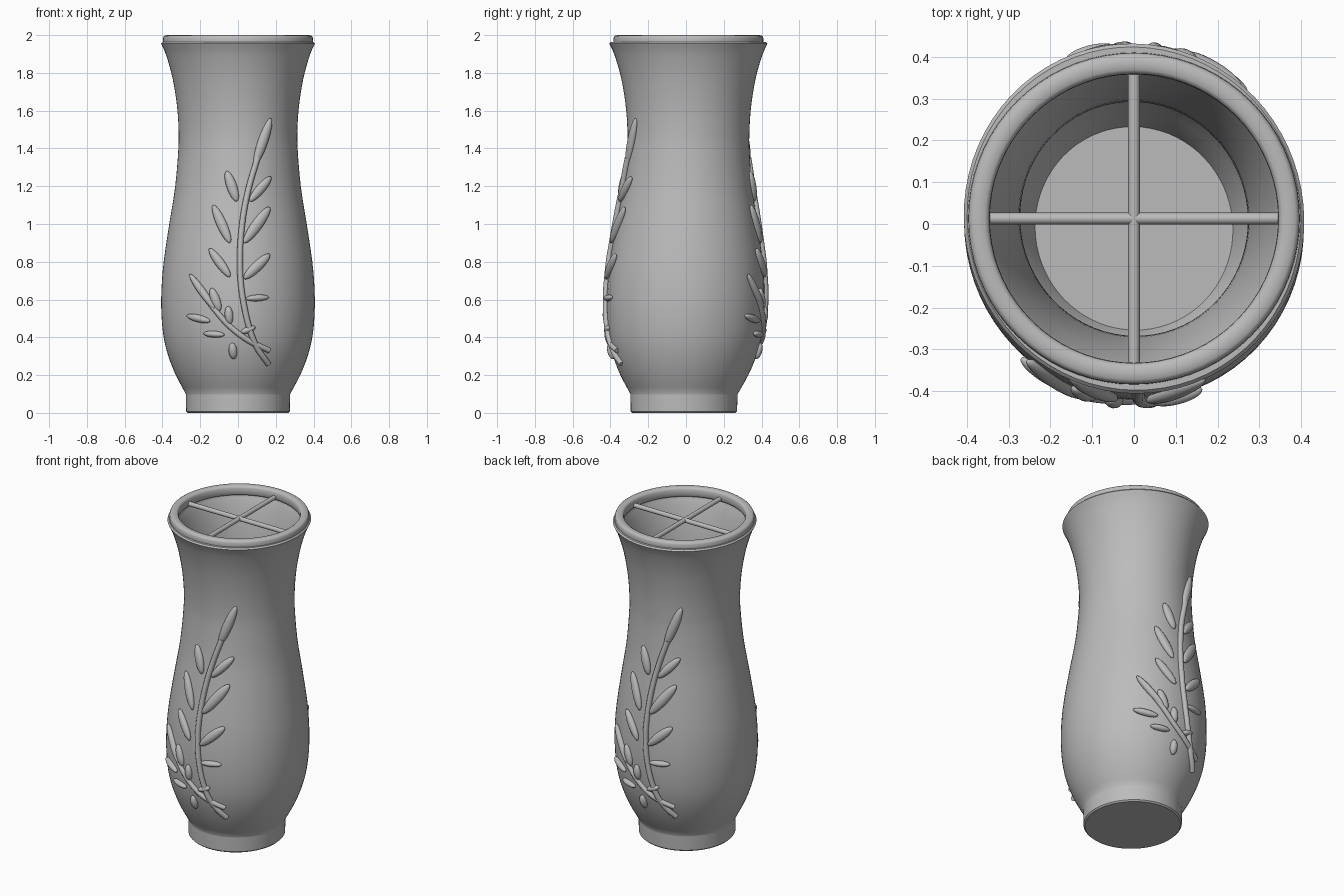
import bpy, bmesh, math
from mathutils import Vector, Matrix

cube = bpy.data.objects.get("Cube")
if cube:
    bpy.data.objects.remove(cube, do_unlink=True)

grey = bpy.data.materials.new("stone_grey")
grey.use_nodes = True
grey.diffuse_color = (0.5, 0.5, 0.5, 1)
grey.node_tree.nodes["Principled BSDF"].inputs["Base Color"].default_value = (0.5, 0.5, 0.5, 1)

SEGMENTS = 72
# Outer wall: height, radius
WALL = [(0.1, .28), (0.2, .334), (0.3, .374), (0.4, .399), (0.52, .411), (0.65, .411),
        (0.8, .399), (1.0, .369), (1.2, .337), (1.4, .32), (1.5, .319), (1.6, .325),
        (1.7, .338), (1.8, .358), (1.9, .388), (1.955, .413)]


def smooth_path(pts, steps):
    """Catmull-Rom curve through the points."""
    pts = [Vector(p) for p in pts]
    ext = [2 * pts[0] - pts[1]] + pts + [2 * pts[-1] - pts[-2]]
    out = []
    for a, b, c, d in zip(ext, ext[1:], ext[2:], ext[3:]):
        for i in range(steps):
            t = i / steps
            out.append(.5 * (2 * b + (c - a) * t + (2 * a - 5 * b + 4 * c - d) * t ** 2
                             + (3 * b - a - 3 * c + d) * t ** 3))
    return out + [pts[-1]]


def wall_radius(z):
    for (z0, r0), (z1, r1) in zip(WALL, WALL[1:]):
        if z <= z1:
            return r0 + (r1 - r0) * (z - z0) / (z1 - z0)
    return WALL[-1][1]


def oval(angle):
    return 1 + .016 * math.cos(2 * (angle - math.radians(105)))


def centre_y(z):
    return -.012 + .025 * min(z / 1.5, 1)


def surface_point(x, z, side, lift=0.0):
    """Point on the wall; side 1 is the front, -1 the back."""
    r = wall_radius(z)
    y = -math.sqrt(r * r - x * x)
    k = oval(math.atan2(y, x)) * (1 + lift / r)
    return Vector((side * x * k, side * y * k + centre_y(z), z))


def finish(name, bm):
    bmesh.ops.recalc_face_normals(bm, faces=bm.faces[:])
    mesh = bpy.data.meshes.new(name)
    bm.to_mesh(mesh)
    bm.free()
    mesh.materials.append(grey)
    mesh.shade_smooth()
    mesh.set_sharp_from_angle(angle=math.radians(40))
    ob = bpy.data.objects.new(name, mesh)
    bpy.context.collection.objects.link(ob)
    return ob


def lathe(name, profile, closed=False, stretch=True):
    """Revolve (radius, height) points; open ends are capped."""
    bm = bmesh.new()
    rings = []
    for r, z in profile:
        ring = []
        for i in range(SEGMENTS):
            a = math.tau * i / SEGMENTS
            k = r * (oval(a) if stretch else 1)
            ring.append(bm.verts.new((k * math.cos(a), k * math.sin(a) + centre_y(z), z)))
        rings.append(ring)
    pairs = list(zip(rings, rings[1:])) + ([(rings[-1], rings[0])] if closed else [])
    for lo, hi in pairs:
        for i in range(SEGMENTS):
            j = (i + 1) % SEGMENTS
            bm.faces.new((lo[i], lo[j], hi[j], hi[i]))
    if not closed:
        bm.faces.new(rings[0])
        bm.faces.new(rings[-1])
    return finish(name, bm)


# Vase body: foot, outer wall, lip, inner wall and inside floor
outer = [(p.y, p.x) for p in smooth_path(WALL, 3)]
inner = [(r - .042, z) for r, z in reversed(outer) if .12 < z < 1.95]
lathe("vase_body", [(.27, 0), (.278, .008), (.28, .095)] + outer
      + [(.405, 1.963), (.36, 1.963)] + inner + [(.24, .09)])

# Rounded rim ring
rim = []
for i in range(16):
    a = math.tau * i / 16
    c, s = math.cos(a), math.sin(a)
    rim.append((.371 + math.copysign(abs(c) ** .6, c) * .026,
                1.969 + math.copysign(abs(s) ** .6, s) * .031))
lathe("rim_ring", rim, closed=True, stretch=False)

# Crossed divider bars
for name, axis in (("divider_bar_side_to_side", "Y"), ("divider_bar_front_to_back", "X")):
    bm = bmesh.new()
    bmesh.ops.create_cone(bm, cap_ends=True, segments=16, radius1=.014, radius2=.014, depth=.7)
    turn = Matrix.Rotation(math.pi / 2, 4, axis)
    bm.transform(Matrix.Translation((0, centre_y(2), 1.958)) @ turn)
    finish(name, bm)


# Raised sprigs
def stem(name, pts, side, radius):
    path = smooth_path([(x, z) for x, z in pts], 5)
    curve = bpy.data.curves.new(name, "CURVE")
    curve.dimensions = "3D"
    curve.bevel_depth = radius
    curve.bevel_resolution = 3
    curve.use_fill_caps = True
    spline = curve.splines.new("POLY")
    spline.points.add(len(path) - 1)
    for point, p in zip(spline.points, path):
        point.co = (*surface_point(p.x, p.y, side, .006), 1)
    spline.use_smooth = True
    curve.materials.append(grey)
    bpy.context.collection.objects.link(bpy.data.objects.new(name, curve))


def leaf(name, x0, z0, x1, z1, width, side):
    a, b = surface_point(x0, z0, side), surface_point(x1, z1, side)
    mid = surface_point((x0 + x1) / 2, (z0 + z1) / 2, side, .004)
    along = (b - a).normalized()
    out = Vector((mid.x, mid.y, 0))
    out = (out - along * out.dot(along)).normalized()
    across = out.cross(along)
    bm = bmesh.new()
    bmesh.ops.create_uvsphere(bm, u_segments=16, v_segments=12, radius=1)
    shape = Matrix((across * width / 2, out * .021, along * (b - a).length / 2)).transposed().to_4x4()
    bm.transform(Matrix.Translation(mid) @ shape)
    finish(name, bm)


MAIN_STEM = [(.155, .26), (.09, .36), (.045, .5), (.015, .68), (.01, .85),
             (.025, 1.03), (.055, 1.19), (.1, 1.35)]
SIDE_STEM = [(.16, .33), (.05, .385), (-.05, .465), (-.13, .56), (-.19, .64)]
LEAVES = [(.085, 1.31, .17, 1.56, .055), (-.06, 1.28, -.005, 1.12, .055),
          (.06, 1.12, .17, 1.25, .05), (-.13, 1.1, -.04, .9, .055),
          (.03, .9, .165, 1.09, .06), (-.15, .87, -.04, .72, .05),
          (.03, .71, .165, .84, .055), (.04, .605, .16, .612, .035),
          (-.14, .66, -.095, .54, .05), (-.052, .565, -.042, .47, .045),
          (-.27, .515, -.145, .485, .04), (-.18, .42, -.07, .413, .035),
          (-.03, .37, -.022, .285, .045), (.015, .425, .09, .455, .035),
          (-.255, .735, -.12, .55, .042)]

for label, side in (("front", 1), ("back", -1)):
    stem(label + "_main_stem", MAIN_STEM, side, .016)
    stem(label + "_side_stem", SIDE_STEM, side, .015)
    for n, spec in enumerate(LEAVES):
        leaf(f"{label}_leaf_{n + 1}", *spec, side)
